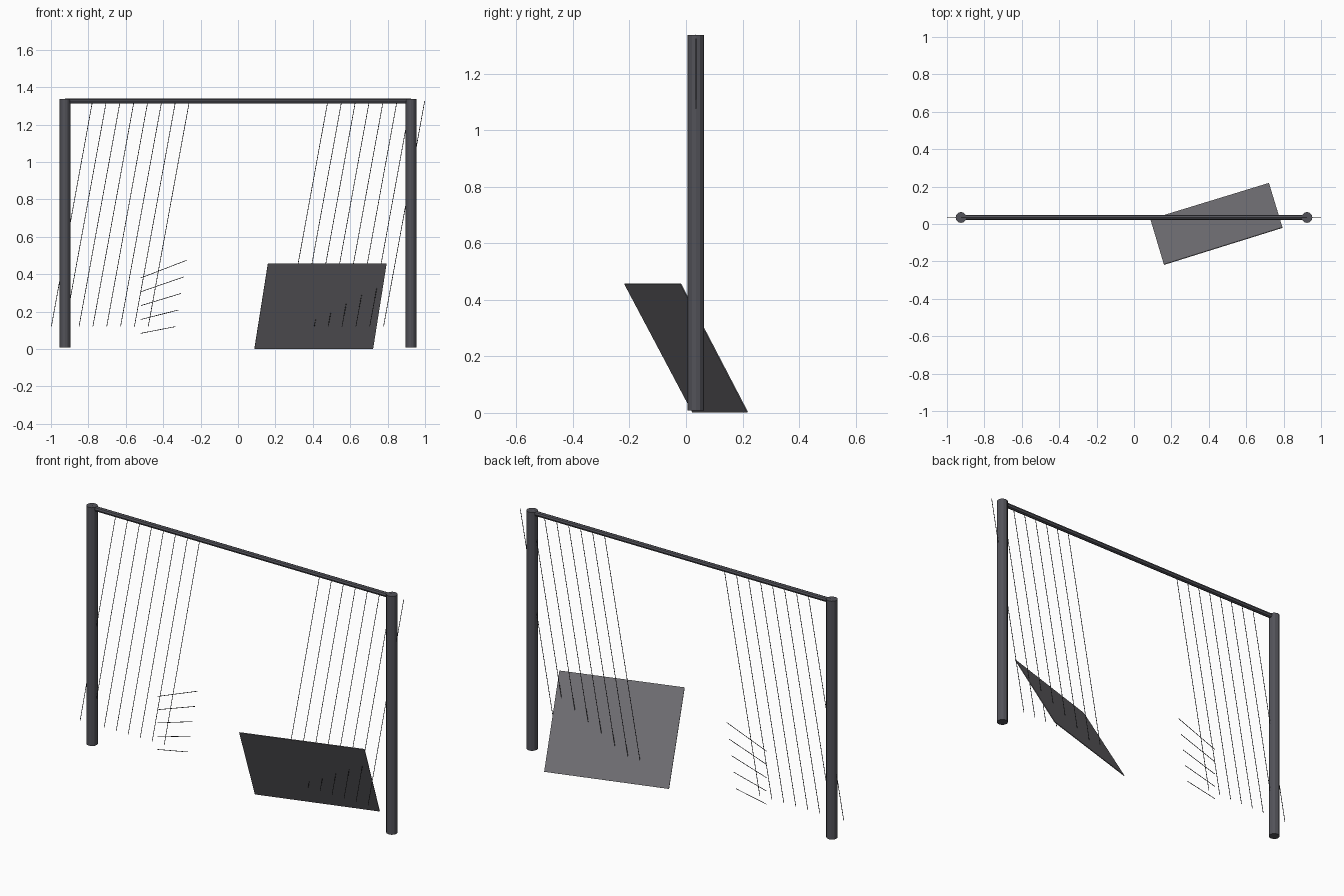
import bpy, bmesh
from mathutils import Vector

if "Cube" in bpy.data.objects:
    bpy.data.objects.remove(bpy.data.objects["Cube"])

Y = 0.035  # plane of the frame and wires


def dark_material(name, color):
    mat = bpy.data.materials.new(name)
    mat.diffuse_color = color
    mat.use_nodes = True
    mat.node_tree.nodes["Principled BSDF"].inputs["Base Color"].default_value = mat.diffuse_color
    return mat


frame_mat = dark_material("dark_frame", (0.085, 0.085, 0.1, 1))
panel_mat = dark_material("dark_panel", (0.17, 0.165, 0.18, 1))
wire_mat = dark_material("dark_wire", (0.05, 0.05, 0.055, 1))


def add_rods(name, segments, radius, sides, mat):
    """One object made of capped cylinders between point pairs."""
    bm = bmesh.new()
    for a, b in segments:
        a, b = Vector(a), Vector(b)
        rot = (b - a).to_track_quat('Z', 'Y').to_matrix().to_4x4()
        rot.translation = (a + b) / 2
        bmesh.ops.create_cone(bm, cap_ends=True, segments=sides, radius1=radius,
                              radius2=radius, depth=(b - a).length, matrix=rot)
    mesh = bpy.data.meshes.new(name)
    bm.to_mesh(mesh)
    bm.free()
    mesh.materials.append(mat)
    obj = bpy.data.objects.new(name, mesh)
    bpy.context.collection.objects.link(obj)
    return obj


# Posts and top bar
for side, s in (("left", -1), ("right", 1)):
    add_rods(side + "_post", [((s * 0.925, Y, 0.008), (s * 0.925, Y, 1.337))],
             0.029, 12, frame_mat)
add_rods("top_bar", [((-0.925, Y, 1.325), (0.925, Y, 1.325))], 0.0135, 8, frame_mat)

# Slanted hanging wires, eight on each side
for side, x0 in (("left", -0.998), ("right", 0.26)):
    add_rods(side + "_wires",
             [((x0 + i * 0.074, Y, 0.12), (x0 + i * 0.074 + 0.22, Y, 1.325))
              for i in range(8)], 0.0017, 6, wire_mat)

# Fan of short wires on the left
fan = []
for i in range(5):
    t = i / 4
    fan.append(((-0.52, Y, 0.084 + 0.296 * t),
                (-0.334 + 0.058 * t, Y, 0.12 + 0.354 * t)))
add_rods("short_wires", fan, 0.0017, 6, wire_mat)

# Leaning panel
mesh = bpy.data.meshes.new("leaning_panel")
mesh.from_pydata([(0.088, 0.024, 0.002), (0.722, 0.218, 0.002),
                  (0.794, -0.019, 0.457), (0.16, -0.217, 0.457)], [], [(0, 1, 2, 3)])
mesh.materials.append(panel_mat)
panel = bpy.data.objects.new("leaning_panel", mesh)
bpy.context.collection.objects.link(panel)
mod = panel.modifiers.new("thickness", 'SOLIDIFY')
mod.thickness = 0.004
mod.offset = 0
